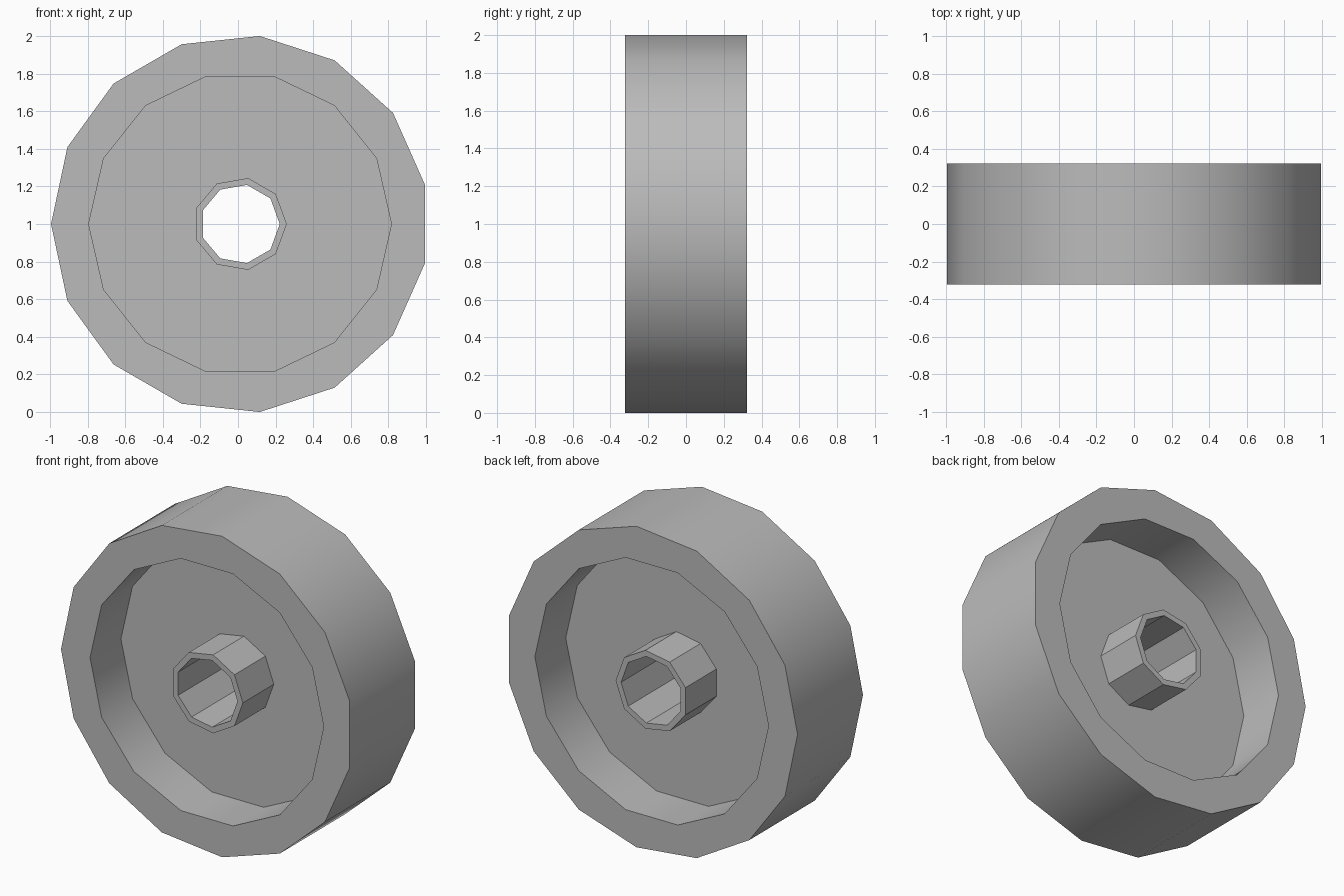
import bpy, bmesh, math

cube = bpy.data.objects.get("Cube")
if cube:
    bpy.data.objects.remove(cube, do_unlink=True)

CENTRE_X, CENTRE_Z = 0.011, 1.0

grey = bpy.data.materials.new("plain grey")
grey.use_nodes = True
colour = (0.5, 0.5, 0.5, 1)
grey.diffuse_color = colour
grey.node_tree.nodes["Principled BSDF"].inputs["Base Color"].default_value = colour


def circle(bm, sides, radius, y, start):
    """Closed loop of vertices around the axle; returns verts and edges."""
    verts = []
    for i in range(sides):
        a = start + math.tau * i / sides
        verts.append(bm.verts.new((CENTRE_X + radius * math.cos(a), y,
                                   CENTRE_Z + radius * math.sin(a))))
    edges = [bm.edges.new((verts[i - 1], verts[i])) for i in range(sides)]
    return verts, edges


def ring(name, outer, inner, half_width):
    """Flat-ended ring; outer and inner are (sides, radius, start angle)."""
    bm = bmesh.new()
    ends = [[circle(bm, sides, radius, y, start) for sides, radius, start in (outer, inner)]
            for y in (-half_width, half_width)]
    # Outer wall and bore
    for (front, _), (back, _) in zip(*ends):
        for i in range(len(front)):
            bm.faces.new((front[i - 1], front[i], back[i], back[i - 1]))
    # Annular end faces
    for (_, outer_edges), (_, inner_edges) in ends:
        bmesh.ops.triangle_fill(bm, use_beauty=True, edges=outer_edges + inner_edges)
    bmesh.ops.recalc_face_normals(bm, faces=bm.faces)
    mesh = bpy.data.meshes.new(name)
    bm.to_mesh(mesh)
    bm.free()
    mesh.materials.append(grey)
    obj = bpy.data.objects.new(name, mesh)
    bpy.context.collection.objects.link(obj)
    bpy.ops.object.select_all(action='DESELECT')
    obj.select_set(True)
    bpy.context.view_layer.objects.active = obj
    bpy.ops.object.shade_smooth_by_angle(angle=math.radians(30))
    return obj


# Wide rim, thin web sunk inside it, and hub tube flush with the rim
ring("rim", (15, 1.005, math.pi), (14, 0.805, 0), 0.322)
ring("web", (14, 0.815, 0), (9, 0.23, 0), 0.018)
ring("hub", (9, 0.248, 0), (9, 0.211, 0), 0.322)
